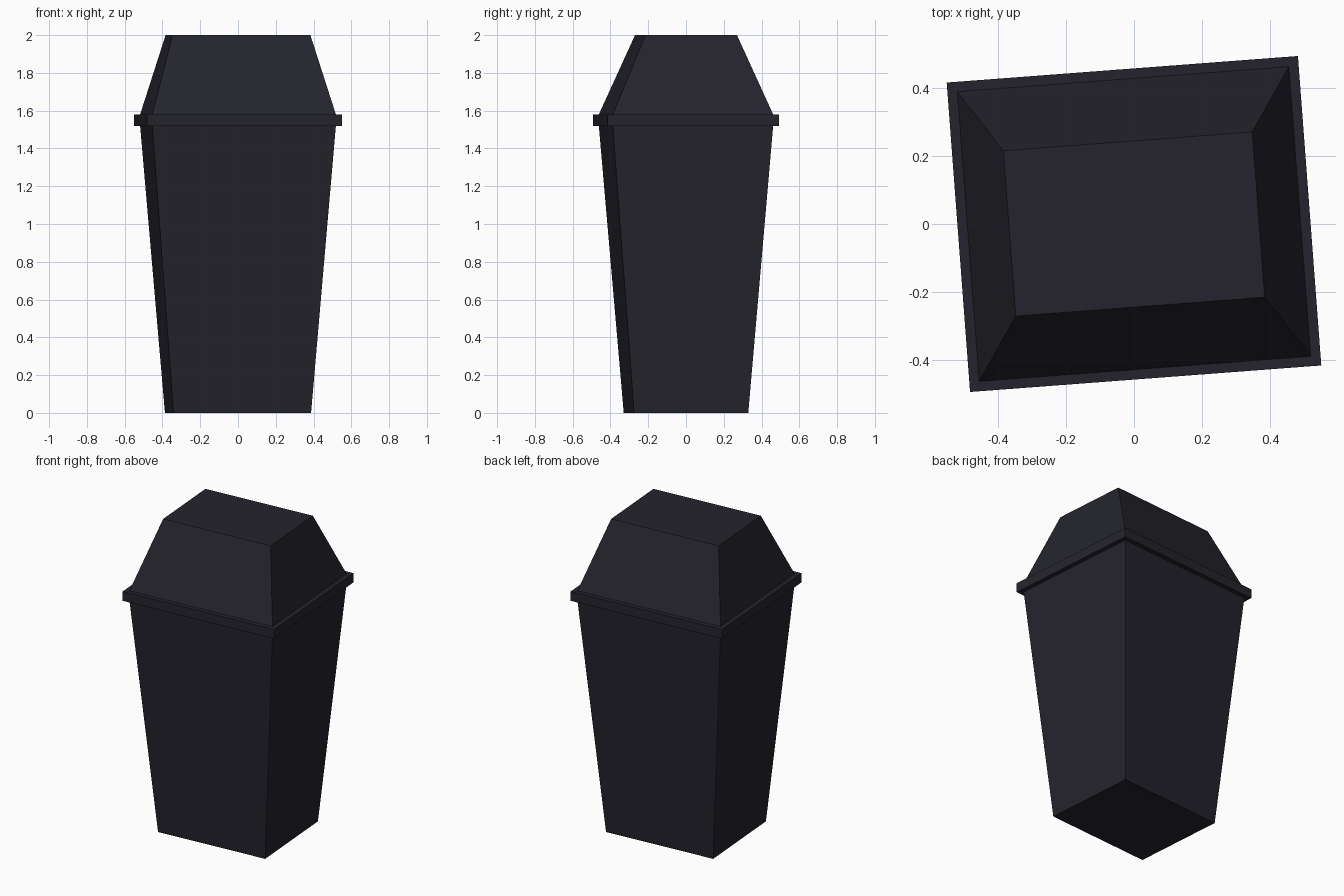
import bpy, bmesh, math
from mathutils import Matrix

if "Cube" in bpy.data.objects:
    bpy.data.objects.remove(bpy.data.objects["Cube"])

mat = bpy.data.materials.new("charcoal plastic")
mat.diffuse_color = (0.018, 0.0175, 0.026, 1)
mat.use_nodes = True
mat.node_tree.nodes["Principled BSDF"].inputs["Base Color"].default_value = mat.diffuse_color

TURN = Matrix.Rotation(math.radians(4.32), 4, 'Z')


def tapered_box(name, z0, size0, z1, size1):
    """Box between two rectangles (width, depth) at heights z0 and z1."""
    bm = bmesh.new()
    bmesh.ops.create_cube(bm, size=1)
    for v in bm.verts:
        z, (w, d) = (z1, size1) if v.co.z > 0 else (z0, size0)
        v.co = (v.co.x * w, v.co.y * d, z)
    bmesh.ops.transform(bm, matrix=TURN, verts=bm.verts)
    bmesh.ops.recalc_face_normals(bm, faces=bm.faces)
    me = bpy.data.meshes.new(name)
    bm.to_mesh(me)
    bm.free()
    me.materials.append(mat)
    ob = bpy.data.objects.new(name, me)
    bpy.context.collection.objects.link(ob)
    return ob


SMALL, LARGE = (0.73, 0.606), (0.975, 0.852)
RIM, TOP = (1.033, 0.91), (0.732, 0.486)

# Bin body, widening upward
tapered_box("bin_body", 0, SMALL, 1.52, LARGE)
# Overhanging rim
tapered_box("rim", 1.52, RIM, 1.58, RIM)
# Sloped lid
tapered_box("lid", 1.58, LARGE, 2.0, TOP)
